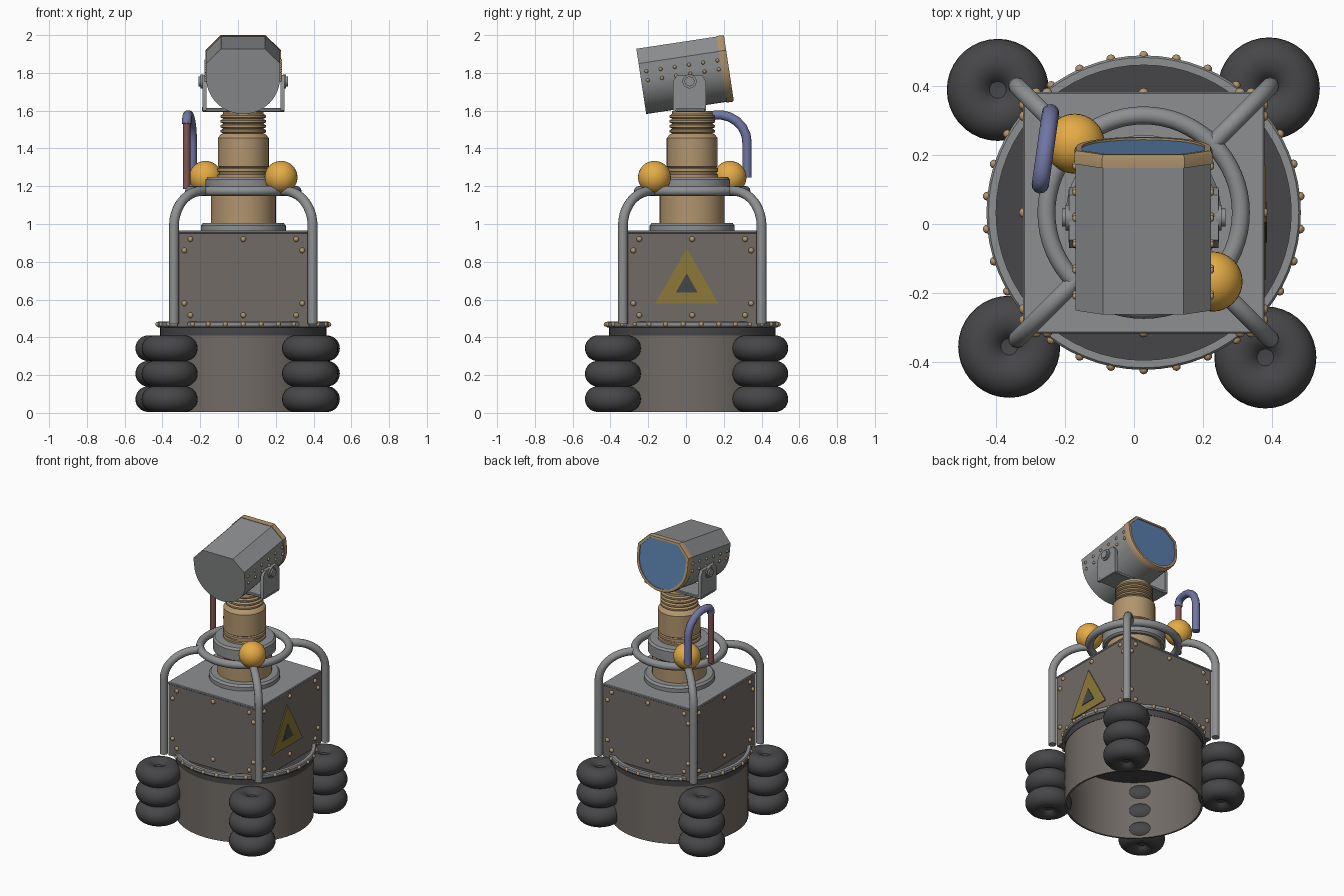
import bpy, bmesh, math
from mathutils import Vector, Matrix

if "Cube" in bpy.data.objects:
    bpy.data.objects.remove(bpy.data.objects["Cube"])

CX, CY = 0.028, 0.033   # axis of the body


def mat(name, r, g, b):
    m = bpy.data.materials.new(name)
    m.diffuse_color = (r, g, b, 1)
    m.use_nodes = True
    m.node_tree.nodes["Principled BSDF"].inputs["Base Color"].default_value = m.diffuse_color
    return m


GRAY = mat("steel gray", 0.27, 0.275, 0.28)
BROWN = mat("brown gray", 0.165, 0.147, 0.132)
TAN = mat("tan brass", 0.44, 0.30, 0.155)
GOLD = mat("gold", 0.78, 0.41, 0.06)
DARK = mat("dark rubber", 0.062, 0.06, 0.064)
BLUE = mat("lens blue", 0.10, 0.21, 0.41)
INDIGO = mat("hose indigo", 0.16, 0.18, 0.36)
RED = mat("pipe red", 0.22, 0.09, 0.085)
OLIVE = mat("sign yellow", 0.26, 0.19, 0.04)


def finish(name, bm, material, loc=(CX, CY, 0), smooth=35):
    bmesh.ops.recalc_face_normals(bm, faces=bm.faces)
    me = bpy.data.meshes.new(name)
    bm.to_mesh(me)
    bm.free()
    me.materials.append(material)
    for p in me.polygons:
        p.use_smooth = True
    me.set_sharp_from_angle(angle=math.radians(smooth))
    ob = bpy.data.objects.new(name, me)
    ob.location = loc
    bpy.context.collection.objects.link(ob)
    return ob


def lathe(name, pts, material, loc=(CX, CY, 0), n=48, closed=False):
    """Revolve (radius, height) points around the vertical axis."""
    bm = bmesh.new()
    vs = [bm.verts.new((r, 0, z)) for r, z in pts]
    es = [bm.edges.new((vs[i], vs[i + 1])) for i in range(len(vs) - 1)]
    if closed:
        es.append(bm.edges.new((vs[-1], vs[0])))
    bmesh.ops.spin(bm, geom=vs + es, axis=(0, 0, 1), cent=(0, 0, 0),
                   angle=math.tau, steps=n, use_merge=True)
    bmesh.ops.remove_doubles(bm, verts=bm.verts, dist=1e-5)
    return finish(name, bm, material, loc)


def box(name, lo, hi, material, bevel=0.0):
    bm = bmesh.new()
    lo, hi = Vector(lo), Vector(hi)
    bmesh.ops.create_cube(bm, size=1, matrix=Matrix.Translation((lo + hi) / 2)
                          @ Matrix.Diagonal((*(hi - lo), 1)))
    if bevel:
        bmesh.ops.bevel(bm, geom=bm.edges[:], offset=bevel, segments=1, affect='EDGES')
    return finish(name, bm, material)


def prism(name, pts, d0, d1, material, frame):
    """Extrude a 2D outline along local z, placed by a frame matrix."""
    bm = bmesh.new()
    f = bm.faces.new([bm.verts.new((u, v, d0)) for u, v in pts])
    g = bmesh.ops.extrude_face_region(bm, geom=[f])
    bmesh.ops.translate(bm, vec=(0, 0, d1 - d0),
                        verts=[e for e in g['geom'] if isinstance(e, bmesh.types.BMVert)])
    bm.transform(frame)
    return finish(name, bm, material, (0, 0, 0))


def tube(name, pts, r, material):
    cu = bpy.data.curves.new(name, 'CURVE')
    cu.dimensions = '3D'
    cu.bevel_depth, cu.bevel_resolution, cu.use_fill_caps = r, 4, True
    s = cu.splines.new('POLY')
    s.points.add(len(pts) - 1)
    for p, c in zip(s.points, pts):
        p.co = (*c, 1)
    s.use_smooth = True
    cu.materials.append(material)
    ob = bpy.data.objects.new(name, cu)
    bpy.context.collection.objects.link(ob)


def rivets(name, pts, r, material=TAN, loc=(CX, CY, 0)):
    bm = bmesh.new()
    for p in pts:
        bmesh.ops.create_uvsphere(bm, u_segments=10, v_segments=6, radius=r,
                                  matrix=Matrix.Translation(p))
    finish(name, bm, material, loc)


def circle(cx, cz, r, a0, a1, n):
    return [(cx + r * math.cos(math.radians(a0 + (a1 - a0) * i / n)),
             cz + r * math.sin(math.radians(a0 + (a1 - a0) * i / n))) for i in range(n + 1)]


# Base drum, lid, rim with rivets
lathe("base_drum", [(0.425, 0.42), (0.425, 0.006), (0.437, 0.006), (0.437, 0.42)],
      BROWN, n=64, closed=True)
lathe("drum_lid", [(0, 0.41), (0.44, 0.41), (0.44, 0.455), (0, 0.455)], DARK, n=64)
lathe("drum_rim", [(0.428, 0.452), (0.45, 0.452), (0.456, 0.46), (0.456, 0.478),
                   (0.45, 0.485), (0.428, 0.485)], GRAY, n=64, closed=True)
rivets("rim_rivets", [(0.456 * math.cos(math.radians(90 + 12 * i)),
                       0.456 * math.sin(math.radians(90 + 12 * i)), 0.469)
                      for i in range(30)], 0.013)

# Stacked rubber bumpers at the corners
tyre = [(0, 0.035)] + circle(0.08, 0, 0.068, 145, -145, 22) + [(0, -0.035)]
for k, (x, y) in enumerate([(-0.395, 0.389), (0.391, 0.393), (-0.362, -0.356), (0.381, -0.387)]):
    for j in range(3):
        lathe(f"bumper_{k}_{j}", tyre, DARK, (x, y, 0.073 + 0.1345 * j), n=36)

# Body box with roof plate and side rivets
box("body_box", (-0.347, -0.347, 0.455), (0.347, 0.347, 0.952), BROWN)
box("roof_plate", (-0.35, -0.35, 0.95), (0.35, 0.35, 0.966), GRAY, 0.004)
spots = [(u, z) for u in (-0.28, 0, 0.28) for z in (0.517, 0.92)]
spots += [(u, z) for u in (-0.312, 0.312) for z in (0.58, 0.86)]
side_pts = []
for k in range(4):
    rot = Matrix.Rotation(k * math.pi / 2, 3, 'Z')
    side_pts += [rot @ Vector((u, -0.347, z)) for u, z in spots]
rivets("body_rivets", side_pts, 0.015)

# Warning triangle on the right side
side = Matrix(((0, 0, 1, CX + 0.346), (1, 0, 0, 0.004), (0, 1, 0, 0), (0, 0, 0, 1)))
prism("warning_plate", [(-0.167, 0.58), (0.167, 0.58), (0, 0.87)], 0, 0.008, OLIVE, side)
prism("warning_mark", [(-0.058, 0.637), (0.058, 0.637), (0, 0.738)], 0.004, 0.012, DARK, side)

# Roll cage: four bent posts and a hoop
for k in range(4):
    a = math.radians(45 + 90 * k)
    prof = [(0.519, 0.47), (0.519, 0.75)]
    prof += [(0.31 + 0.209 * math.cos(t), 0.99 + 0.185 * math.sin(t))
             for t in [i * math.pi / 20 for i in range(11)]] + [(0.282, 1.175)]
    tube(f"cage_post_{k}", [(CX + r * math.cos(a), CY + r * math.sin(a), z)
                            for r, z in prof], 0.026, GRAY)
lathe("cage_hoop", circle(0.282, 1.175, 0.026, 0, 330, 11), GRAY, n=64, closed=True)

# Gold lamps on two opposite cage corners
for k, s in enumerate((1, -1)):
    bm = bmesh.new()
    bmesh.ops.create_uvsphere(bm, u_segments=32, v_segments=16, radius=0.087)
    finish(f"gold_lamp_{k}", bm, GOLD, (CX + 0.2 * s, CY - 0.2 * s, 1.247))

# Central column
lathe("column_base", [(0, 0.96), (0.225, 0.96), (0.225, 0.992), (0.213, 1.006), (0, 1.006)], GRAY)
lathe("column_lower", [(0, 1.0), (0.172, 1.0), (0.172, 1.165), (0, 1.165)], TAN)
lathe("column_collar", [(0, 1.155), (0.187, 1.155), (0.2, 1.165), (0.2, 1.235), (0.188, 1.248),
                        (0.16, 1.25), (0, 1.25)], GRAY)
neck = [(0, 1.245), (0.136, 1.245), (0.136, 1.262), (0.128, 1.266), (0.128, 1.274), (0.136, 1.278),
        (0.136, 1.295), (0.128, 1.3), (0.135, 1.305), (0.135, 1.455), (0.118, 1.475)]
for i in range(4):  # bellows ribs
    z = 1.48 + 0.026 * i
    neck += [(0.107, z), (0.12, z + 0.006), (0.12, z + 0.017), (0.107, z + 0.024)]
lathe("column_neck", neck + [(0.107, 1.598), (0, 1.598)], TAN)

# Yoke holding the head
box("yoke_plate", (-0.218, -0.09, 1.594), (0.218, 0.07, 1.614), GRAY, 0.004)
PY = 0.0185
for s in (-1, 1):
    tag = "right" if s > 0 else "left"
    fr = Matrix(((0, 0, s, CX), (1, 0, 0, PY), (0, 1, 0, 0), (0, 0, 0, 1)))
    arm = [(-0.088, 1.6), (0.088, 1.6), (0.088, 1.755), (0.065, 1.79), (-0.065, 1.79), (-0.088, 1.755)]
    prism(f"yoke_arm_{tag}", arm, 0.196, 0.217, GRAY, fr)
    prism(f"pivot_washer_{tag}", circle(0, 1.755, 0.037, 0, 345, 23), 0.21, 0.226, GRAY, fr)
    prism(f"pivot_bolt_{tag}", circle(0, 1.755, 0.026, 0, 345, 23), 0.22, 0.237, GRAY, fr)
rivets("yoke_bolts", [(s * 0.208, y, 1.616) for s in (-1, 1) for y in (-0.08, 0.06)], 0.011)

# Tilted head: local x across, y up, z along the axis toward the lens
t = math.radians(8.6)
c, s = math.cos(t), math.sin(t)
head = Matrix(((1, 0, 0, 0.027), (0, -s, c, -0.24), (0, c, s, 1.776), (0, 0, 0, 1)))


def section(k):
    pts = [(0.198, 0.075), (0.118, 0.155), (-0.118, 0.155), (-0.198, 0.075)]
    return [(u * k, v * k) for u, v in pts + circle(0, 0, 0.198, 180, 360, 24)]


prism("head_shell", section(0.99), 0, 0.445, GRAY, head)
prism("lens", section(0.9), 0.44, 0.463, BLUE, head)

# Lens frame: hollow band following the head section
bm = bmesh.new()
loops = [[bm.verts.new(head @ Vector((u, v, d))) for u, v in section(k)]
         for k, d in ((1.01, 0.43), (1.01, 0.46), (0.985, 0.469), (0.9, 0.469), (0.9, 0.43))]
for a, b in zip(loops, loops[1:] + loops[:1]):
    for i in range(len(a)):
        j = (i + 1) % len(a)
        bm.faces.new((a[i], a[j], b[j], b[i]))
finish("lens_frame", bm, TAN, (0, 0, 0))
rivets("head_rivets", [head @ Vector((sx * 0.196, v, 0.035 + 0.076 * i)) for sx in (-1, 1)
                       for v in (0.028, -0.02) for i in range(6)], 0.01, TAN, (0, 0, 0))

# Breather: red riser pipe and bent hose
tube("riser_pipe", [(-0.272, 0.113, 1.185), (-0.272, 0.113, 1.55)], 0.02, RED)
bend = [(0.113, 1.53), (0.117, 1.553), (0.13, 1.57), (0.155, 1.577), (0.19, 1.577), (0.232, 1.566),
        (0.27, 1.543), (0.3, 1.51), (0.318, 1.47), (0.323, 1.43), (0.323, 1.245)]
tube("bent_hose", [(-0.272 + 0.03 * (y - 0.113) / 0.21, y, z) for y, z in bend], 0.025, INDIGO)
